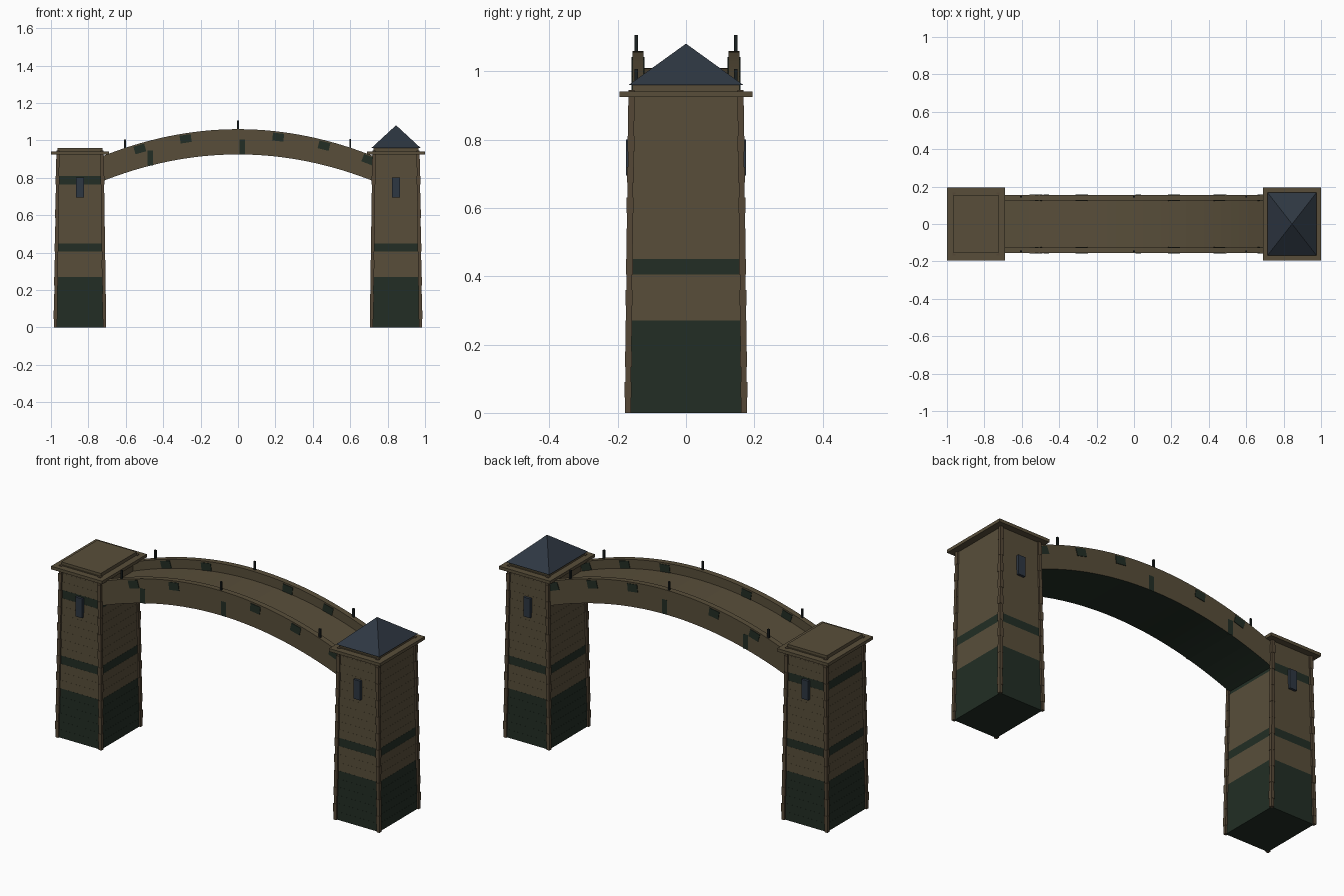
import bpy, bmesh, math
from mathutils import Matrix, Vector

cube = bpy.data.objects.get("Cube")
if cube:
    bpy.data.objects.remove(cube)


def material(name, rgb):
    m = bpy.data.materials.new(name)
    m.use_nodes = True
    m.diffuse_color = (*rgb, 1)
    bsdf = next(n for n in m.node_tree.nodes if n.type == 'BSDF_PRINCIPLED')
    bsdf.inputs["Base Color"].default_value = (*rgb, 1)
    bsdf.inputs["Roughness"].default_value = 0.9
    return m


STONE = material("brown stone", (0.098, 0.076, 0.042))
QUOIN = material("corner stone", (0.09, 0.064, 0.037))
MOSS = material("dark moss", (0.016, 0.027, 0.018))
SLATE = material("blue slate", (0.027, 0.038, 0.054))
IRON = material("dark iron", (0.010, 0.014, 0.014))


def add_box(bm, center, size, mat=0, tilt=0.0):
    """Box from centre and full size, tilted about the y axis."""
    matrix = (Matrix.Translation(center) @ Matrix.Rotation(tilt, 4, 'Y')
              @ Matrix.Diagonal((*size, 1)))
    made = bmesh.ops.create_cube(bm, size=1, matrix=matrix)
    for f in {f for v in made["verts"] for f in v.link_faces}:
        f.material_index = mat


def finish(name, bm, *mats):
    bmesh.ops.recalc_face_normals(bm, faces=bm.faces)
    mesh = bpy.data.meshes.new(name)
    bm.to_mesh(mesh)
    bm.free()
    for m in mats:
        mesh.materials.append(m)
    ob = bpy.data.objects.new(name, mesh)
    bpy.context.collection.objects.link(ob)
    return ob


TOWER_X = 0.845
COURSE = 0.045
COURSES = 21


def tower(side, cx, mossy):
    # Stacked, slightly tapering courses with small corner stones
    body, corners = bmesh.new(), bmesh.new()
    for i in range(COURSES):
        t = i / (COURSES - 1)
        hx, hy = 0.131 - 0.013 * t, 0.170 - 0.010 * t
        z = (i + 0.5) * COURSE
        add_box(body, (cx, 0, z), (2 * hx, 2 * hy, COURSE), int(i in mossy))
        w = 0.020 if i % 2 else 0.017
        for sx in (-1, 1):
            for sy in (-1, 1):
                add_box(corners, (cx + sx * hx, sy * hy, z), (w, w, COURSE))
    finish(side + "_tower_body", body, STONE, MOSS)
    finish(side + "_tower_corner_stones", corners, QUOIN)

    # Overhanging ledge and the raised cap above it
    cap = bmesh.new()
    add_box(cap, (cx, 0, 0.933), (0.31, 0.39, 0.017))
    add_box(cap, (cx, 0, 0.949), (0.24, 0.312, 0.022))
    finish(side + "_tower_cap", cap, STONE)

    # Narrow windows, front and back
    windows = bmesh.new()
    for sy in (-1, 1):
        add_box(windows, (cx, sy * 0.169, 0.748), (0.042, 0.014, 0.106))
    finish(side + "_tower_windows", windows, SLATE)


tower("left", TOWER_X, {0, 1, 2, 3, 4, 5, 9})
tower("right", -TOWER_X, {0, 1, 2, 3, 4, 5, 9, 17})

# Pyramid roof on the left tower
roof = bmesh.new()
base = [roof.verts.new((TOWER_X + sx * 0.131, sy * 0.168, 0.96))
        for sx, sy in ((-1, -1), (1, -1), (1, 1), (-1, 1))]
tip = roof.verts.new((TOWER_X, 0, 1.081))
roof.faces.new(base)
for a, b in zip(base, base[1:] + base[:1]):
    roof.faces.new((a, b, tip))
finish("left_tower_roof", roof, SLATE)


# Arched bridge, lofted from a U-shaped section
def rail_top(x):
    return 1.06 - 0.275 * x * x


def arch_under(x):
    return 0.925 - 0.272 * x * x


OUT, INN, DROP, END, STEPS = 0.156, 0.125, 0.05, 0.75, 32
bridge = bmesh.new()
rings = []
for i in range(STEPS + 1):
    x = -END + 2 * END * i / STEPS
    top, low = rail_top(x), arch_under(x)
    section = ((-OUT, low), (OUT, low), (OUT, top), (INN, top),
               (INN, top - DROP), (-INN, top - DROP), (-INN, top), (-OUT, top))
    rings.append([bridge.verts.new((x, y, z)) for y, z in section])
for a, b in zip(rings, rings[1:]):
    for k in range(len(a)):
        n = (k + 1) % len(a)
        face = bridge.faces.new((a[k], a[n], b[n], b[k]))
        face.material_index = int(k == 0)      # mossy underside
bridge.faces.new(rings[0])
bridge.faces.new(rings[-1])
finish("arched_bridge", bridge, STONE, MOSS)

# Moss patches wrapping both rails, and damp streaks beneath them
patches = bmesh.new()
for sy in (-1, 1):
    for x in (-0.525, -0.28, 0.215, 0.46, 0.695):
        add_box(patches, (x, sy * (OUT + INN) / 2, rail_top(x) - 0.03),
                (0.06, OUT - INN + 0.006, 0.042), tilt=math.atan(0.55 * x))
    for x in (-0.47, 0.022):
        low = arch_under(x)
        add_box(patches, (x, sy * (OUT - 0.004), low + 0.04),
                (0.03, 0.009, 0.08))
finish("moss_patches", patches, MOSS)

# Thin iron posts on the rails
posts = bmesh.new()
for x in (-0.604, 0, 0.6):
    for sy in (-1, 1):
        add_box(posts, (x, sy * 0.146, rail_top(x) + 0.02), (0.01, 0.01, 0.052))
finish("rail_posts", posts, IRON)
